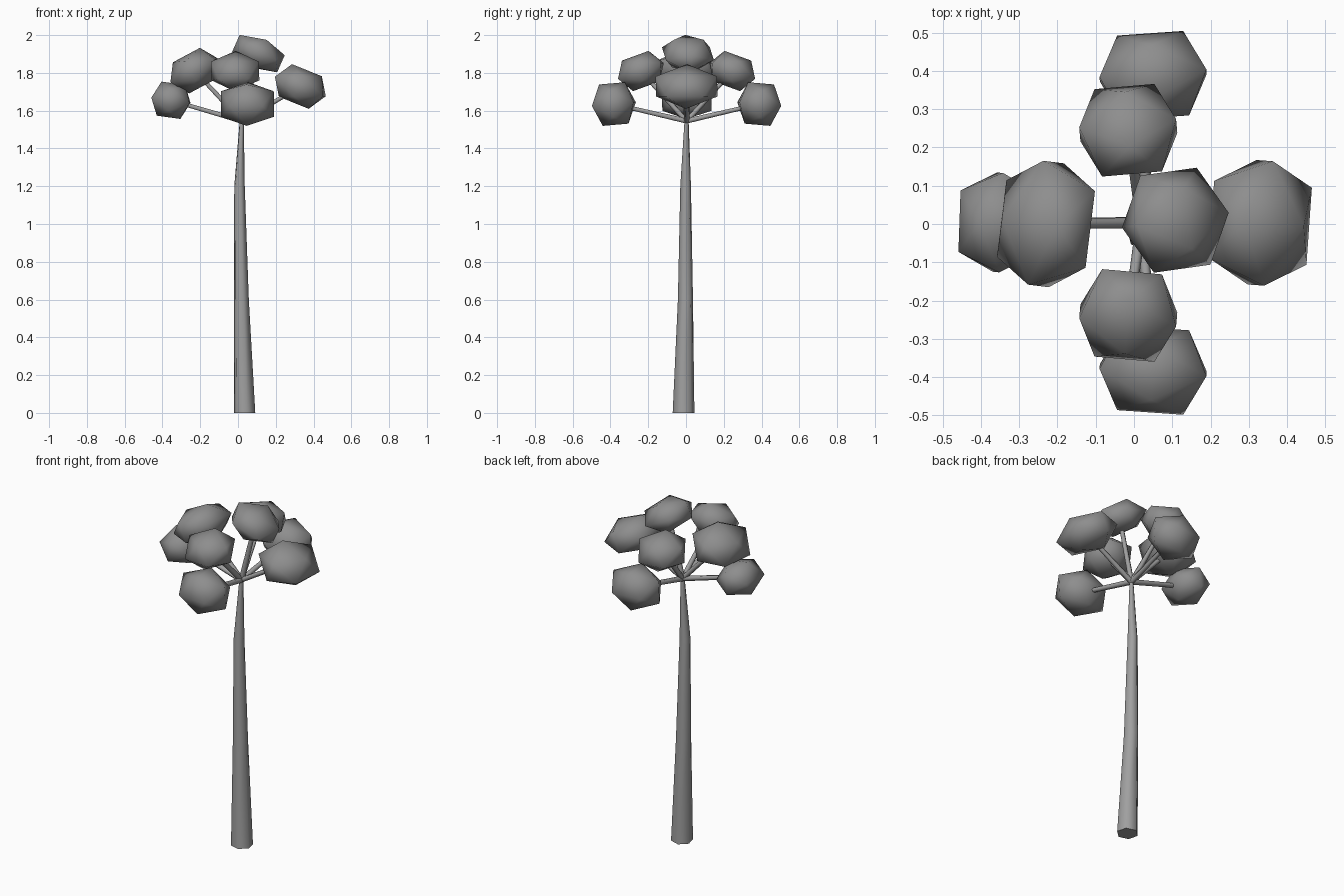
import bpy, bmesh, math
from mathutils import Vector, Matrix

if "Cube" in bpy.data.objects:
    bpy.data.objects.remove(bpy.data.objects["Cube"])


def material(name, v):
    m = bpy.data.materials.new(name)
    m.diffuse_color = (v, v, v, 1)
    m.use_nodes = True
    m.node_tree.nodes["Principled BSDF"].inputs["Base Color"].default_value = m.diffuse_color
    return m


BARK = material("bark grey", 0.35)
LEAF = material("foliage grey", 0.27)


def finish(name, bm, mat):
    bmesh.ops.recalc_face_normals(bm, faces=bm.faces)
    me = bpy.data.meshes.new(name)
    bm.to_mesh(me)
    bm.free()
    me.materials.append(mat)
    ob = bpy.data.objects.new(name, me)
    bpy.context.collection.objects.link(ob)
    for p in me.polygons:
        p.use_smooth = len(p.vertices) < 5
    return ob


def tube(name, rings, sides, mat):
    """Tapered tube through rings of (centre, radius)."""
    bm = bmesh.new()
    axis = Vector(rings[-1][0]) - Vector(rings[0][0])
    rot = axis.to_track_quat('Z', 'Y')
    loops = []
    for c, r in rings:
        loops.append([bm.verts.new(Vector(c) + rot @ Vector(
            (r * math.cos(math.tau * i / sides), r * math.sin(math.tau * i / sides), 0)))
            for i in range(sides)])
    for a, b in zip(loops, loops[1:]):
        for i in range(sides):
            j = (i + 1) % sides
            bm.faces.new((a[i], a[j], b[j], b[i]))
    bm.faces.new(loops[0])
    bm.faces.new(loops[-1])
    return finish(name, bm, mat)


def foliage(name, centre, size, rot, turned):
    """Squashed twenty-sided leaf clump with half extents given by size."""
    bm = bmesh.new()
    s = 2 / (1 + math.sqrt(5))
    for a in (-s, s):
        for b in (-1, 1):
            for p in ((0, a, b), (a, b, 0), (b, 0, a)):
                if turned:
                    p = (p[1], p[0], p[2])
                v = Vector([p[i] * size[i] for i in range(3)])
                bm.verts.new(Vector(centre) + rot @ v)
    bmesh.ops.convex_hull(bm, input=bm.verts)
    return finish(name, bm, LEAF)


def turn(deg, axis):
    return Matrix.Rotation(math.radians(deg), 3, axis)


# Trunk: leaning, tapered
tube("trunk", [((0.035, -0.013, 0), 0.059), ((0.018, -0.003, 0.6), 0.041),
               ((0.008, -0.002, 1.2), 0.029), ((0.02, 0.003, 1.55), 0.011)], 6, BARK)

CROWN = (0.02, 0.003, 1.545)


def limb(name, centre, size, rot, turned):
    tube(name + "_branch", [(CROWN, 0.015), (centre, 0.012)], 6, BARK)
    foliage(name + "_foliage", centre, size, rot, turned)


# Limbs along x: name, centre, half extents, tilt, yaw, quarter turned
for name, c, size, tilt, yaw, turned in (
        ("left_low", (-0.355, 0.004, 1.655), (0.102, 0.13, 0.091), 8, -2, True),
        ("left_high", (-0.23, 0.0, 1.812), (0.132, 0.163, 0.093), -28, -7, True),
        ("right_low", (0.33, 0.003, 1.728), (0.138, 0.163, 0.093), 22, -4, True),
        ("right_high", (0.108, 0.01, 1.902), (0.132, 0.128, 0.08), 24, 8, False)):
    limb(name, c, size, turn(yaw, 'Z') @ turn(tilt, 'Y'), turned)

# Limbs along y, mirrored front and back
for side, s in (("back", 1), ("front", -1)):
    limb(side + "_low", (0.05, 0.003 + s * 0.385, 1.635), (0.14, 0.111, 0.11),
         turn(4 * s, 'Z') @ turn(-5 * s, 'X'), False)
    limb(side + "_high", (-0.015, 0.003 + s * 0.242, 1.81), (0.127, 0.122, 0.086),
         turn(5 * s, 'Z') @ turn(-20 * s, 'X'), False)
